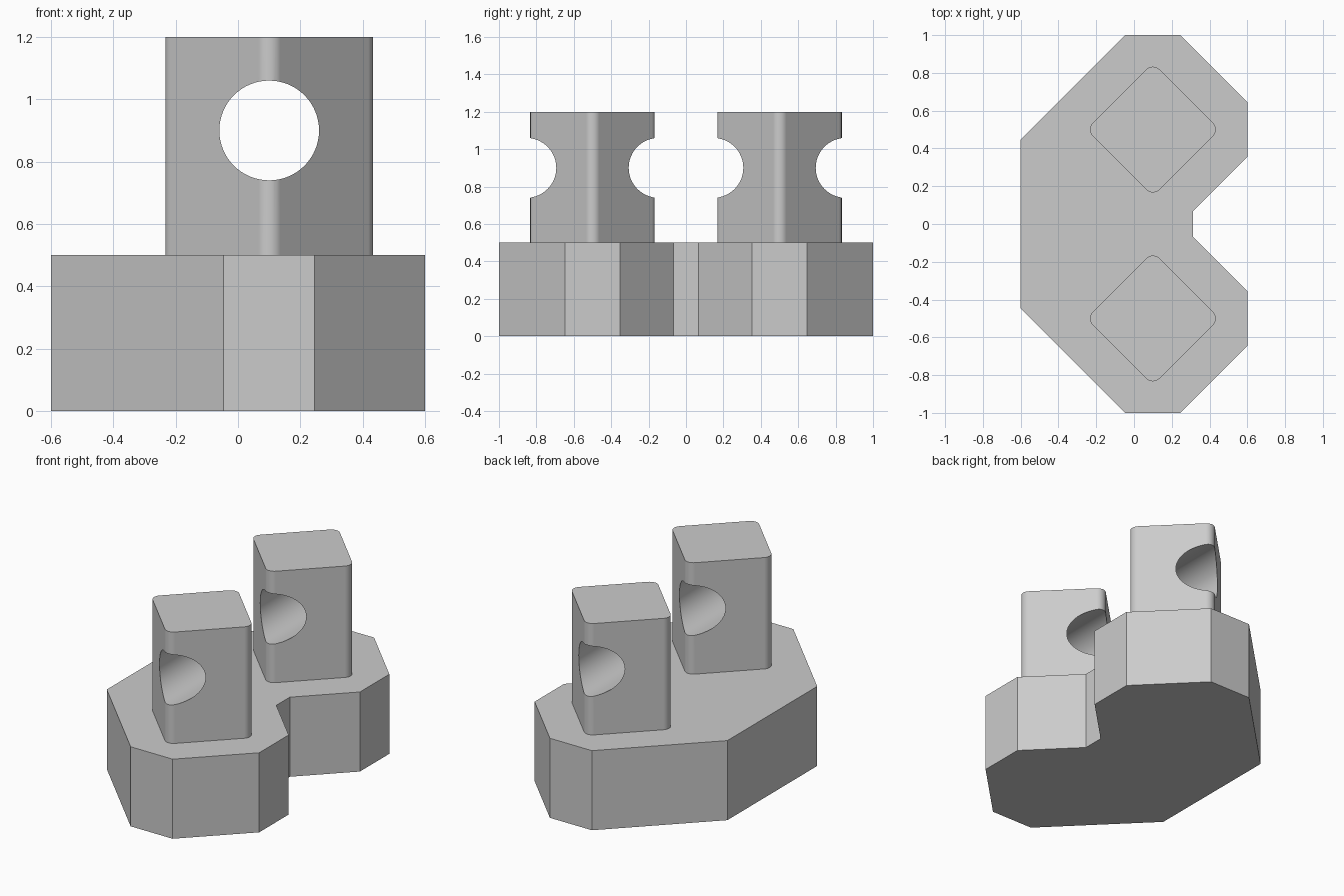
import bpy
import bmesh
import math

if "Cube" in bpy.data.objects:
    bpy.data.objects.remove(bpy.data.objects["Cube"])

grey = bpy.data.materials.new("plain grey")
grey.diffuse_color = (0.6, 0.6, 0.6, 1)
grey.use_nodes = True
grey.node_tree.nodes["Principled BSDF"].inputs["Base Color"].default_value = grey.diffuse_color


def prism(name, outline, z0, z1):
    """Extrude a counter-clockwise outline from z0 up to z1."""
    bm = bmesh.new()
    low = [bm.verts.new((x, y, z0)) for x, y in outline]
    high = [bm.verts.new((x, y, z1)) for x, y in outline]
    bm.faces.new(low[::-1])
    bm.faces.new(high)
    n = len(outline)
    for i in range(n):
        j = (i + 1) % n
        bm.faces.new((low[i], low[j], high[j], high[i]))
    mesh = bpy.data.meshes.new(name)
    bm.to_mesh(mesh)
    bm.free()
    obj = bpy.data.objects.new(name, mesh)
    bpy.context.collection.objects.link(obj)
    mesh.materials.append(grey)
    return obj


def activate(obj):
    bpy.ops.object.select_all(action='DESELECT')
    obj.select_set(True)
    bpy.context.view_layer.objects.active = obj


# Base: chamfered block with a notch in the right side, mirrored about y = 0
half = [(0.313, 0.067), (0.6, 0.354), (0.6, 0.646),
        (0.246, 1.0), (-0.046, 1.0), (-0.6, 0.446)]
prism("base", half + [(x, -y) for x, y in reversed(half)], 0, 0.5)

# Post outline: square turned 45 degrees with rounded corners
CX, CORNER, RADIUS, STEPS = 0.1, 0.2 * math.sqrt(2), 0.05, 10


def post_outline(cy):
    points = []
    for k in range(4):
        mid = k * math.pi / 2
        for s in range(STEPS + 1):
            a = mid + (s / STEPS - 0.5) * math.pi / 2
            points.append((CX + CORNER * math.cos(mid) + RADIUS * math.cos(a),
                           cy + CORNER * math.sin(mid) + RADIUS * math.sin(a)))
    return points


# Cutter for the round hole running front to back through both posts
bpy.ops.mesh.primitive_cylinder_add(vertices=64, radius=0.16, depth=3,
                                    location=(CX, 0, 0.9),
                                    rotation=(math.pi / 2, 0, 0))
cutter = bpy.context.object
cutter.name = "hole_cutter"
cutter.data.materials.append(grey)
cutter.hide_render = True

# Posts
for name, cy in (("front_post", -0.5), ("back_post", 0.5)):
    post = prism(name, post_outline(cy), 0.5, 1.2)
    activate(post)
    cut = post.modifiers.new("hole", 'BOOLEAN')
    cut.operation = 'DIFFERENCE'
    cut.solver = 'EXACT'
    cut.object = cutter
    bpy.ops.object.modifier_apply(modifier="hole")
    bpy.ops.object.shade_smooth_by_angle(angle=math.radians(30))
    flat = post.modifiers.new("flat sides", 'WEIGHTED_NORMAL')
    flat.keep_sharp = True

bpy.data.objects.remove(cutter)
